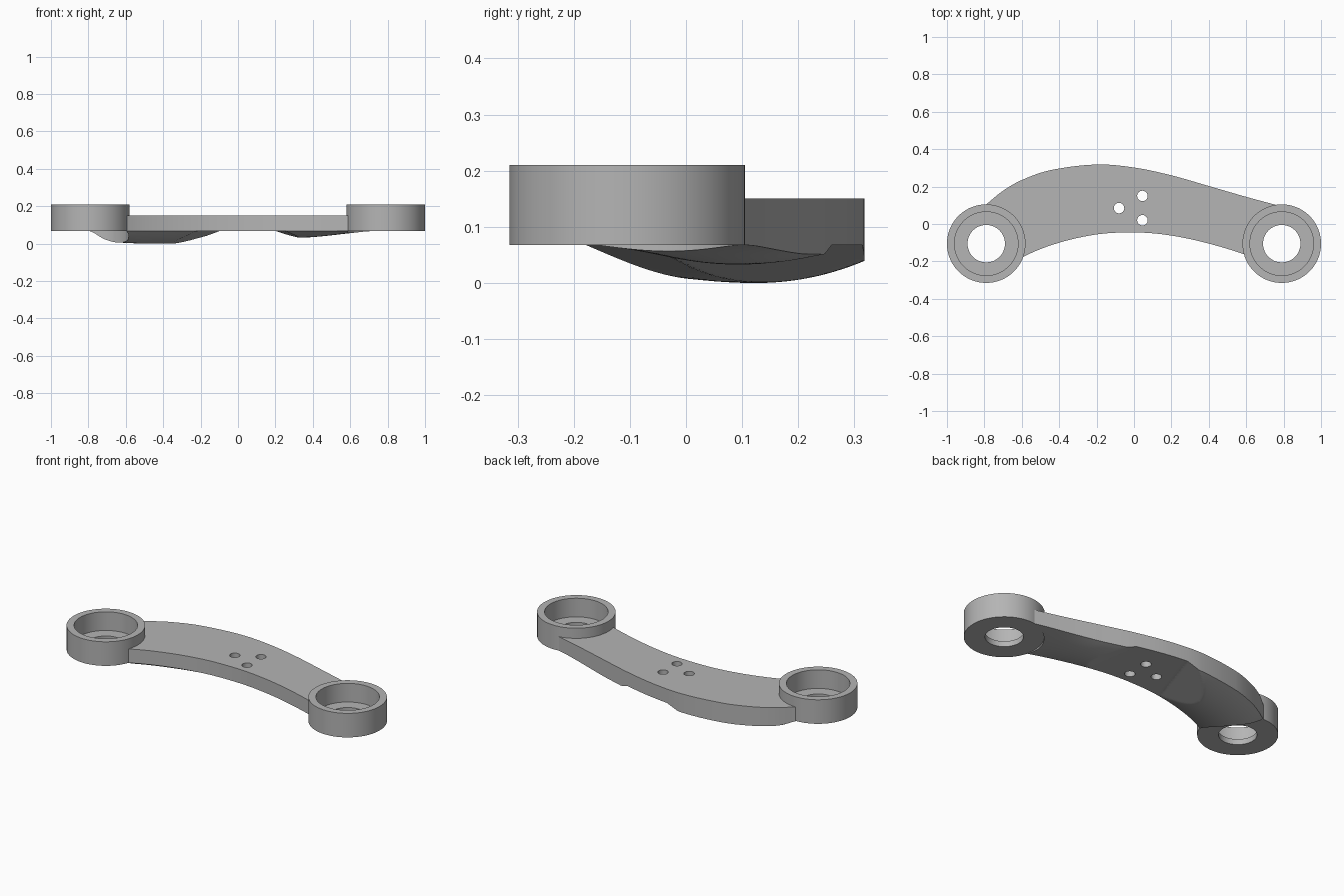
import bpy, bmesh, math

if "Cube" in bpy.data.objects:
    bpy.data.objects.remove(bpy.data.objects["Cube"])

COLOUR = (0.46, 0.46, 0.46, 1)
grey = bpy.data.materials.new("plain grey")
grey.use_nodes = True
grey.diffuse_color = COLOUR
grey.node_tree.nodes["Principled BSDF"].inputs["Base Color"].default_value = COLOUR

BASE, ARM_TOP, CUP_TOP = 0.068, 0.15, 0.21
CUP_X, CUP_Y, CUP_R = 0.79, -0.105, 0.21


def finish(name, bm):
    bmesh.ops.recalc_face_normals(bm, faces=bm.faces)
    mesh = bpy.data.meshes.new(name)
    bm.to_mesh(mesh)
    bm.free()
    mesh.materials.append(grey)
    obj = bpy.data.objects.new(name, mesh)
    bpy.context.collection.objects.link(obj)
    return obj


def smooth(obj, angle=25):
    bpy.ops.object.select_all(action="DESELECT")
    obj.select_set(True)
    bpy.context.view_layer.objects.active = obj
    bpy.ops.object.shade_smooth_by_angle(angle=math.radians(angle))


def lathe(name, profile, x, y, sides=96):
    """Spin a closed (radius, height) profile around a vertical axis."""
    bm = bmesh.new()
    rings = []
    for i in range(sides):
        a = math.tau * i / sides
        rings.append([bm.verts.new((x + r * math.cos(a), y + r * math.sin(a), z))
                      for r, z in profile])
    n = len(profile)
    for i in range(sides):
        p, q = rings[i], rings[(i + 1) % sides]
        for j in range(n):
            k = (j + 1) % n
            bm.faces.new((p[j], q[j], q[k], p[k]))
    return finish(name, bm)


def cylinder(name, x, y, r, sides):
    bm = bmesh.new()
    bmesh.ops.create_cone(bm, cap_ends=True, segments=sides, radius1=r, radius2=r, depth=1)
    bmesh.ops.translate(bm, verts=bm.verts, vec=(x, y, 0.1))
    obj = finish(name, bm)
    obj.hide_render = True
    return obj


def curve(points, x):
    """Smooth curve through points, read at x."""
    n = len(points)

    def slope(i):
        a, b = points[max(i - 1, 0)], points[min(i + 1, n - 1)]
        return (b[1] - a[1]) / (b[0] - a[0])
    i = max(k for k in range(n - 1) if k == 0 or points[k][0] <= x)
    (x0, y0), (x1, y1) = points[i], points[i + 1]
    w = x1 - x0
    t = (x - x0) / w
    return ((2 * t**3 - 3 * t**2 + 1) * y0 + (t**3 - 2 * t**2 + t) * w * slope(i)
            + (3 * t**2 - 2 * t**3) * y1 + (t**3 - t**2) * w * slope(i + 1))


# Arm outline seen from above, and the depth of the belly beneath it
FRONT = [(-0.79, -0.3), (-0.58, -0.17), (-0.4, -0.1), (-0.2, -0.056), (-0.02, -0.045),
         (0.15, -0.055), (0.35, -0.092), (0.59, -0.162), (0.79, -0.24)]
REAR = [(-0.79, 0.105), (-0.7, 0.178), (-0.6, 0.235), (-0.45, 0.287), (-0.2, 0.318),
        (0, 0.302), (0.2, 0.26), (0.4, 0.203), (0.6, 0.145), (0.79, 0.094)]
BELLY = [(-0.79, 0.004), (-0.72, 0.05), (-0.6, 0.064), (-0.4, 0.068), (-0.2, 0.06),
         (0, 0.045), (0.25, 0.036), (0.4, 0.033), (0.68, 0.004), (0.79, 0)]


def underside(x, y, t):
    belly = BASE - max(curve(BELLY, x), 0) * (1 - ((t - 0.58) / 0.58) ** 2)
    # sloping ends of the two lobes, either side of the flat mounting pad
    ramp = BASE - 0.36 * max((-0.2 + 0.33 * y) - x, x - (0.24 - 0.15 * y), 0)
    return min(BASE, max(belly, ramp))


# Arm: a grid below, a flat top and upright walls
STATIONS, ACROSS = 180, 32
bm = bmesh.new()
rows = []
for i in range(STATIONS + 1):
    x = CUP_X * (2 * i / STATIONS - 1)
    y0, y1 = curve(FRONT, x), curve(REAR, x)
    row = []
    for j in range(ACROSS + 1):
        t = j / ACROSS
        y = y0 + (y1 - y0) * t
        row.append(bm.verts.new((x, y, underside(x, y, t))))
    row += [bm.verts.new((x, y, ARM_TOP)) for y in (y1, y0)]
    rows.append(row)
for p, q in zip(rows, rows[1:]):
    for j in range(len(p)):
        k = (j + 1) % len(p)
        bm.faces.new((p[j], q[j], q[k], p[k]))
bm.faces.new(rows[0])
bm.faces.new(rows[-1])
arm = finish("curved_arm", bm)

# Clear the arm out of the cups and drill the three mounting holes
cutters = [cylinder("cup_cutter", s * CUP_X, CUP_Y, CUP_R - 0.004, 96) for s in (-1, 1)]
cutters += [cylinder("hole_cutter", x, y, 0.028, 32)
            for x, y in ((-0.08, 0.085), (0.045, 0.15), (0.045, 0.02))]
bpy.context.view_layer.objects.active = arm
for c in cutters:
    mod = arm.modifiers.new("cut", "BOOLEAN")
    mod.operation = "DIFFERENCE"
    mod.solver = "EXACT"
    mod.object = c
    bpy.ops.object.modifier_apply(modifier=mod.name)
for c in cutters:
    bpy.data.objects.remove(c)
smooth(arm, 12)

# End cups: stepped rings with a bearing pocket and a through hole
CUP = [(0.1, BASE), (CUP_R, BASE), (CUP_R, CUP_TOP), (0.17, CUP_TOP), (0.17, 0.1), (0.1, 0.1)]
for side, s in (("right", -1), ("left", 1)):
    smooth(lathe(side + "_end_cup", CUP, s * CUP_X, CUP_Y))
